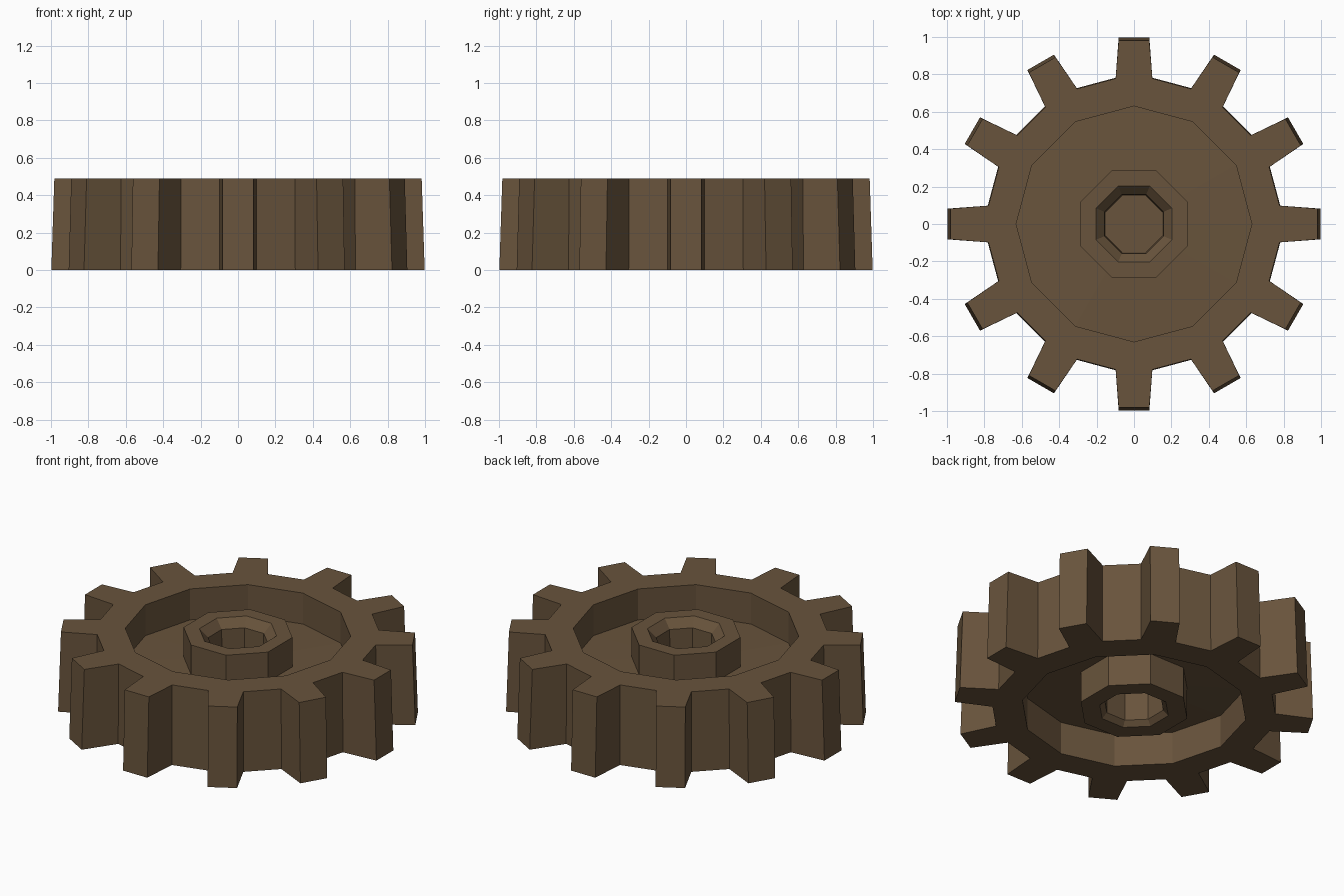
import bpy, bmesh, math

if "Cube" in bpy.data.objects:
    bpy.data.objects.remove(bpy.data.objects["Cube"])

TEETH = 12
HEIGHT = 0.49

brown = bpy.data.materials.new("dark_brown")
brown.diffuse_color = (0.14, 0.088, 0.045, 1)
brown.use_nodes = True
brown.node_tree.nodes["Principled BSDF"].inputs["Base Color"].default_value = brown.diffuse_color


def finish(name, bm):
    bmesh.ops.recalc_face_normals(bm, faces=bm.faces[:])
    mesh = bpy.data.meshes.new(name)
    bm.to_mesh(mesh)
    bm.free()
    mesh.materials.append(brown)
    obj = bpy.data.objects.new(name, mesh)
    bpy.context.collection.objects.link(obj)
    return obj


def polar(r, a):
    return (r * math.cos(a), r * math.sin(a))


def lathe(name, profile, sides, phase):
    """Spin a closed (r, z) profile; r = 0 points become a single pole."""
    bm = bmesh.new()
    rings = []
    for r, z in profile:
        if r == 0:
            rings.append([bm.verts.new((0, 0, z))] * sides)
        else:
            rings.append([bm.verts.new((*polar(r, phase + 2 * math.pi * i / sides), z))
                          for i in range(sides)])
    for a, b in zip(rings, rings[1:]):
        for i in range(sides):
            j = (i + 1) % sides
            quad = list(dict.fromkeys((a[i], a[j], b[j], b[i])))
            if len(quad) > 2:
                bm.faces.new(quad)
    return finish(name, bm)


# Toothed rim: each tooth has two root and two tip corners
bm = bmesh.new()
sections = []
for i in range(TEETH):
    a = 2 * math.pi * i / TEETH
    c, s = math.cos(a), math.sin(a)
    row = []
    for x, y, top_x in ((0.782, -0.098, 0.778), (0.998, -0.082, 0.982),
                        (0.998, 0.082, 0.982), (0.782, 0.098, 0.778)):
        row.append([bm.verts.new((px * c - y * s, px * s + y * c, z))
                    for px, z in ((x, 0), (top_x, HEIGHT))])
    inner = [bm.verts.new((*polar(0.63, a), z)) for z in (0, HEIGHT)]
    sections.append((row, inner))
for i in range(TEETH):
    row, inner = sections[i]
    nrow, ninner = sections[(i + 1) % TEETH]
    for p, q in zip(row, row[1:] + [nrow[0]]):            # outside walls
        bm.faces.new((p[0], q[0], q[1], p[1]))
    bm.faces.new((inner[0], inner[1], ninner[1], ninner[0]))   # inside wall
    for k in (0, 1):                                      # bottom and top
        bm.faces.new([p[k] for p in row])
        bm.faces.new((inner[k], row[0][k], row[3][k]))
        bm.faces.new((inner[k], row[3][k], nrow[0][k], ninner[k]))
finish("toothed_rim", bm)

# Hub: octagonal boss with a recess on both sides
lathe("hub", [(0, 0.22), (0.165, 0.22), (0.17, 0.03), (0.2, 0.0), (0.31, 0.0),
              (0.31, HEIGHT), (0.22, HEIGHT), (0.17, 0.44), (0.165, 0.29), (0, 0.29)],
      8, math.pi / 8)

# Web: disc joining hub and rim
lathe("web_disc", [(0.25, 0.19), (0.63, 0.2), (0.63, 0.3), (0.25, 0.31), (0.25, 0.19)],
      TEETH, 0)
